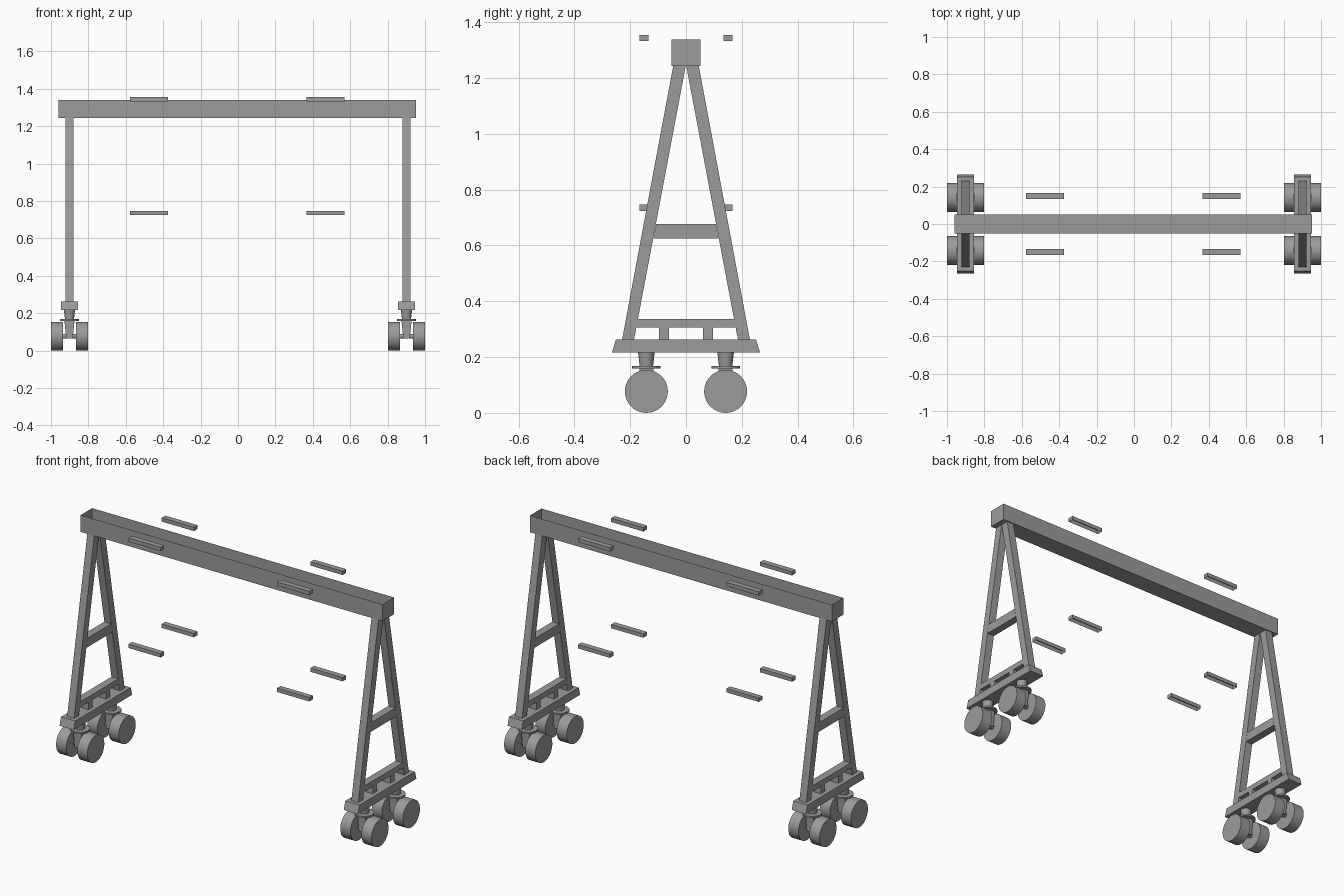
import bpy, bmesh, math
from mathutils import Matrix

cube = bpy.data.objects.get("Cube")
if cube:
    bpy.data.objects.remove(cube, do_unlink=True)

grey = bpy.data.materials.new("steel_grey")
grey.use_nodes = True
COLOUR = (0.33, 0.33, 0.33, 1)
grey.diffuse_color = COLOUR
grey.node_tree.nodes["Principled BSDF"].inputs["Base Color"].default_value = COLOUR


def finish(name, bm, smooth=False):
    me = bpy.data.meshes.new(name)
    bm.to_mesh(me)
    bm.free()
    me.materials.append(grey)
    ob = bpy.data.objects.new(name, me)
    bpy.context.collection.objects.link(ob)
    if smooth:
        bpy.ops.object.select_all(action="DESELECT")
        ob.select_set(True)
        bpy.context.view_layer.objects.active = ob
        bpy.ops.object.shade_smooth_by_angle(angle=math.radians(35))
    return ob


def prism(name, profile, x0, x1, open_side=0):
    """Extrude a y-z profile along x; open_side +1/-1 leaves the top/bottom off."""
    bm = bmesh.new()
    face = bm.faces.new([bm.verts.new((x0, y, z)) for y, z in profile])
    ext = bmesh.ops.extrude_face_region(bm, geom=[face])
    moved = [g for g in ext["geom"] if isinstance(g, bmesh.types.BMVert)]
    bmesh.ops.translate(bm, verts=moved, vec=(x1 - x0, 0, 0))
    bmesh.ops.recalc_face_normals(bm, faces=bm.faces)
    bm.normal_update()
    if open_side:
        gone = [f for f in bm.faces if f.normal.z * open_side > 0.9]
        bmesh.ops.delete(bm, geom=gone, context="FACES_ONLY")
    return finish(name, bm)


def rect(y0, y1, z0, z1):
    return [(y0, z0), (y1, z0), (y1, z1), (y0, z1)]


def round_part(name, centre, r_low, r_high, depth, along_x=False):
    bm = bmesh.new()
    mat = Matrix.Translation(centre)
    if along_x:
        mat = mat @ Matrix.Rotation(math.pi / 2, 4, "Y")
    bmesh.ops.create_cone(bm, cap_ends=True, segments=40, radius1=r_low,
                          radius2=r_high, depth=depth, matrix=mat)
    return finish(name, bm, smooth=True)


# Main beam: a trough open along the top
prism("main_beam", rect(-0.052, 0.052, 1.243, 1.339), -0.961, 0.953, open_side=1)

# Loose bars, two levels, shells open underneath
for x0 in (-0.578, 0.365):
    for s in (-1, 1):
        for level, z in (("upper", 1.333), ("lower", 0.724)):
            prism(f"{level}_bar", rect(s * 0.151 - 0.016, s * 0.151 + 0.016, z, z + 0.022),
                  x0, x0 + 0.204, open_side=-1)

LEG_X, CASTER_Y, WHEEL_R = 0.901, 0.142, 0.077

for side, cx in (("right", -LEG_X), ("left", LEG_X)):
    a, b = cx - 0.022, cx + 0.022

    # A-frame
    prism(side + "_base", [(-0.265, 0.217), (0.265, 0.217), (0.251, 0.263), (-0.251, 0.263)],
          cx - 0.045, cx + 0.045)
    for s in (-1, 1):
        prism(side + "_leg", [(s * 0.229, 0.263), (s * 0.186, 0.263),
                              (s * 0.001, 1.243), (s * 0.046, 1.243)], a, b)
        prism(side + "_post", rect(s * 0.079 - 0.018, s * 0.079 + 0.018, 0.263, 0.306), a, b)
    prism(side + "_cross_bar", [(-0.117, 0.625), (0.117, 0.625), (0.107, 0.677), (-0.107, 0.677)],
          a, b)
    prism(side + "_lower_bar", [(-0.178, 0.306), (0.178, 0.306), (0.172, 0.337), (-0.172, 0.337)],
          a, b)

    # Twin-wheel casters
    for cy in (-CASTER_Y, CASTER_Y):
        round_part(side + "_caster_stem", (cx, cy, 0.193), 0.024, 0.030, 0.05)
        round_part(side + "_caster_plate", (cx, cy, 0.164), 0.051, 0.051, 0.009)
        fork = prism(side + "_caster_fork", rect(cy - 0.025, cy + 0.025, 0.065, 0.160),
                     cx - 0.027, cx + 0.027)
        for v in fork.data.vertices:
            if v.co.z < 0.1:
                v.co.x = cx + (v.co.x - cx) * 0.65
        round_part(side + "_axle", (cx, cy, WHEEL_R), 0.013, 0.013, 0.09, along_x=True)
        for s in (-1, 1):
            round_part(side + "_wheel", (cx + s * 0.067, cy, WHEEL_R),
                       WHEEL_R, WHEEL_R, 0.064, along_x=True)
